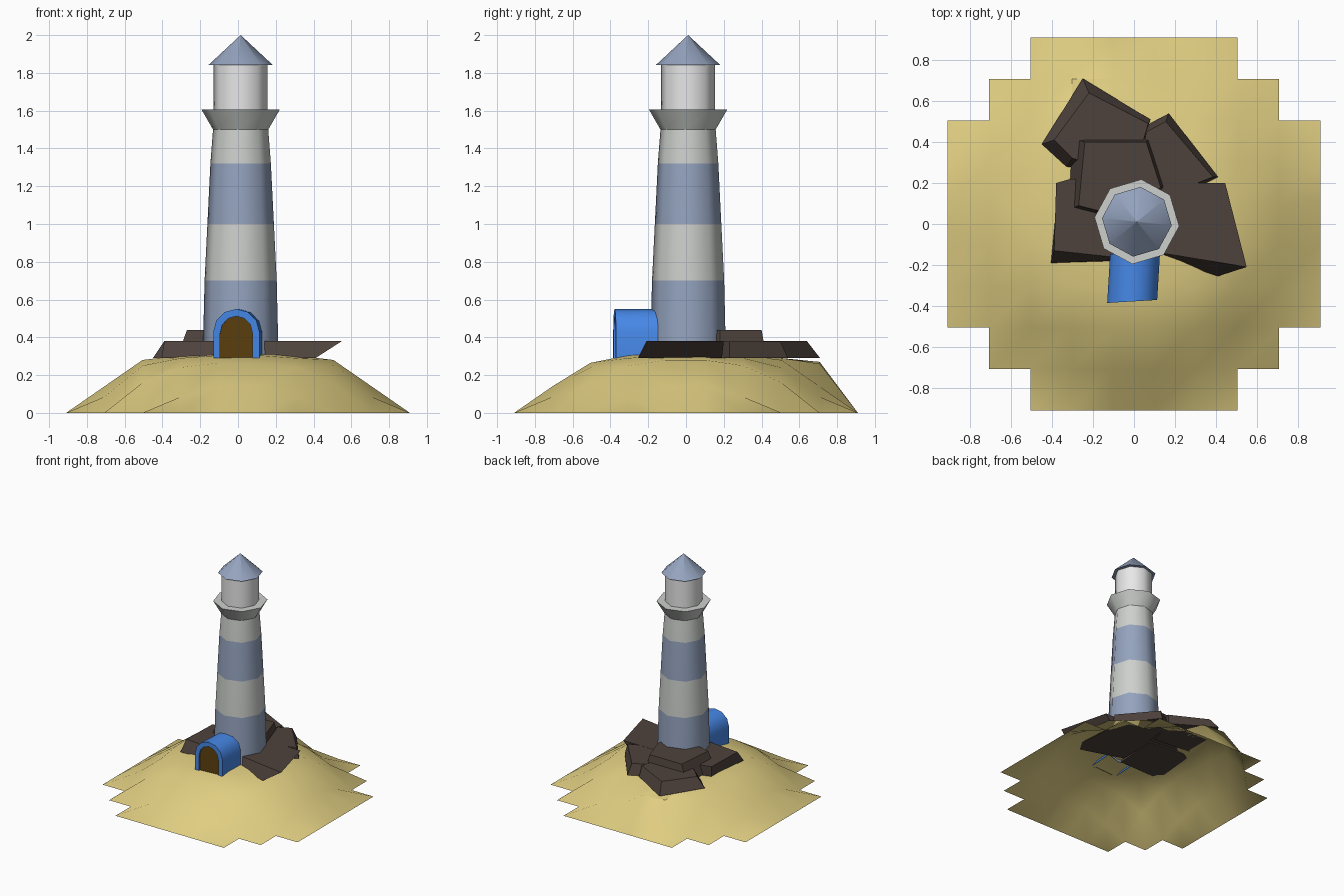
import bpy, math

if "Cube" in bpy.data.objects:
    bpy.data.objects.remove(bpy.data.objects["Cube"])


def srgb(r, g, b):
    lin = [(c / 255 / 12.92) if c < 10 else ((c / 255 + 0.055) / 1.055) ** 2.4 for c in (r, g, b)]
    return (*lin, 1.0)


def material(name, *rgb):
    m = bpy.data.materials.new(name)
    m.diffuse_color = srgb(*rgb)
    m.use_nodes = True
    m.node_tree.nodes["Principled BSDF"].inputs["Base Color"].default_value = m.diffuse_color
    return m


SAND = material("sand", 224, 206, 130)
ROCK = material("dark rock", 78, 66, 60)
SLATE = material("slate blue", 148, 163, 190)
GREY = material("pale grey", 205, 208, 205)
WHITE = material("lantern white", 240, 240, 240)
BLUE = material("bright blue", 70, 135, 230)
BROWN = material("door brown", 92, 63, 14)


def build(name, verts, faces, mats, smooth=None):
    me = bpy.data.meshes.new(name)
    me.from_pydata(verts, [], faces)
    for m in mats:
        me.materials.append(m)
    if smooth:
        me.shade_smooth()
        me.set_sharp_from_angle(angle=math.radians(smooth))
    ob = bpy.data.objects.new(name, me)
    bpy.context.collection.objects.link(ob)
    return ob


# Lathe with eight sides, profile given as (radius, height) from bottom to top
CX, CY, SIDES, TURN = 0.014, 0.011, 8, math.radians(-6)


def lathe(name, profile, mats, bottom=False, top=False):
    verts = [(CX + r * math.cos(TURN + k * math.tau / SIDES),
              CY + r * math.sin(TURN + k * math.tau / SIDES), z)
             for r, z in profile for k in range(SIDES)]
    faces = []
    for i in range(len(profile) - 1):
        for k in range(SIDES):
            n = (k + 1) % SIDES
            a, b = i * SIDES, (i + 1) * SIDES
            faces.append((a + k, a + n, b + n, b + k))
    if bottom:
        faces.append(tuple(reversed(range(SIDES))))
    if top:
        faces.append(tuple(range(len(verts) - SIDES, len(verts))))
    return build(name, verts, faces, mats, 50)


# Striped tower
tower = lathe("tower", [(0.202, 0.29), (0.192, 0.70), (0.177, 1.0), (0.161, 1.32), (0.147, 1.5)],
              [SLATE, GREY])
for p in tower.data.polygons:
    z = p.center.z
    p.material_index = 1 if 0.7 < z < 1.0 or z > 1.32 else 0

# Gallery, lantern room and roof
lathe("gallery", [(0.147, 1.5), (0.208, 1.605)], [GREY], True, True)
lathe("lantern_room", [(0.144, 1.6), (0.144, 1.842)], [WHITE])
lathe("roof", [(0.171, 1.842), (0.0005, 2.0)], [SLATE], True)

# Sand island: open height field on a 9 x 9 grid with stepped corners
STEP = 1.82 / 9
HEIGHT = [[.310, .305, .265, .140, 0],
          [.305, .290, .240, .085, 0],
          [.280, .250, .160, 0, 0],
          [.140, .085, 0, 0, 0],
          [0, 0, 0, 0, 0]]
BUMP = {(3, 8): 0.27, (4, 8): 0.26, (3, 7): 0.29, (4, 7): 0.29, (5, 7): 0.28,
        (2, 7): 0.23, (2, 6): 0.275}  # raised sand under the rear rocks
verts = []
for j in range(10):
    for i in range(10):
        a, b = int(abs(i - 4.5)), int(abs(j - 4.5))
        verts.append(((i - 4.5) * STEP, (j - 4.5) * STEP, BUMP.get((i, j), HEIGHT[a][b])))
cells = [(j * 10 + i, j * 10 + i + 1, j * 10 + i + 11, j * 10 + i + 10)
         for j in range(9) for i in range(9) if abs(i - 4) + abs(j - 4) < 7]
used = sorted({v for c in cells for v in c})
remap = {v: n for n, v in enumerate(used)}
build("sand_island", [verts[v] for v in used], [tuple(remap[v] for v in c) for c in cells], [SAND], 40)


# Rock slabs: prisms between a lower and an upper outline (counter-clockwise)
def rock(name, low, high, z0, z1):
    n = len(low)
    vs = [(x, y, z0) for x, y in low] + [(x, y, z1) for x, y in high]
    fs = [(k, (k + 1) % n, n + (k + 1) % n, n + k) for k in range(n)]
    fs += [tuple(reversed(range(n))), tuple(range(n, 2 * n))]
    build(name, vs, fs, [ROCK])


rock("rock_right",
     [(0.0, -0.12), (0.41, -0.255), (0.37, 0.19), (0.0, 0.19)],
     [(0.0, -0.12), (0.55, -0.21), (0.445, 0.2), (0.0, 0.2)], 0.29, 0.38)
rock("rock_left",
     [(-0.405, -0.19), (-0.02, -0.18), (0.0, 0.2), (-0.31, 0.22), (-0.37, 0.19)],
     [(-0.39, -0.13), (-0.02, -0.17), (0.0, 0.2), (-0.31, 0.22), (-0.38, 0.2)], 0.29, 0.38)
rock("rock_back_left",
     [(-0.45, 0.39), (-0.33, 0.28), (0.0, 0.25), (0.08, 0.51), (-0.25, 0.71)],
     [(-0.39, 0.41), (-0.30, 0.32), (0.0, 0.25), (0.07, 0.49), (-0.22, 0.64)], 0.29, 0.38)
rock("rock_back_right",
     [(0.0, 0.1), (0.33, 0.19), (0.41, 0.23), (0.17, 0.54), (0.06, 0.48)],
     [(0.0, 0.1), (0.31, 0.2), (0.385, 0.23), (0.155, 0.5), (0.06, 0.45)], 0.29, 0.379)
rock("rock_upper",
     [(-0.32, 0.07), (0.0, 0.0), (0.16, 0.18), (0.08, 0.425), (-0.30, 0.42)],
     [(-0.27, 0.09), (0.0, 0.02), (0.13, 0.18), (0.06, 0.40), (-0.24, 0.40)], 0.3, 0.44)


# Porch: slightly skewed arch with a front frame and recessed brown door
def arch(half, spring, rise, y):
    pts = [(-half, 0.29)]
    pts += [(-half * math.cos(t * math.pi / 6), spring + rise * math.sin(t * math.pi / 6)) for t in range(7)]
    pts.append((half, 0.29))
    return [(x - 0.009 + 0.06 * (y + 0.38), y + 0.06 * x, z) for x, z in pts]


loops = [arch(0.122, 0.43, 0.12, -0.14), arch(0.122, 0.43, 0.12, -0.378),
         arch(0.086, 0.42, 0.092, -0.378), arch(0.086, 0.42, 0.092, -0.368)]
n = len(loops[0])
faces = [(i * n + k, (i + 1) * n + k, (i + 1) * n + k + 1, i * n + k + 1)
         for i in range(3) for k in range(n - 1)]
build("porch", sum(loops, []), faces, [BLUE], 45)
build("door", loops[3], [tuple(reversed(range(n)))], [BROWN])
